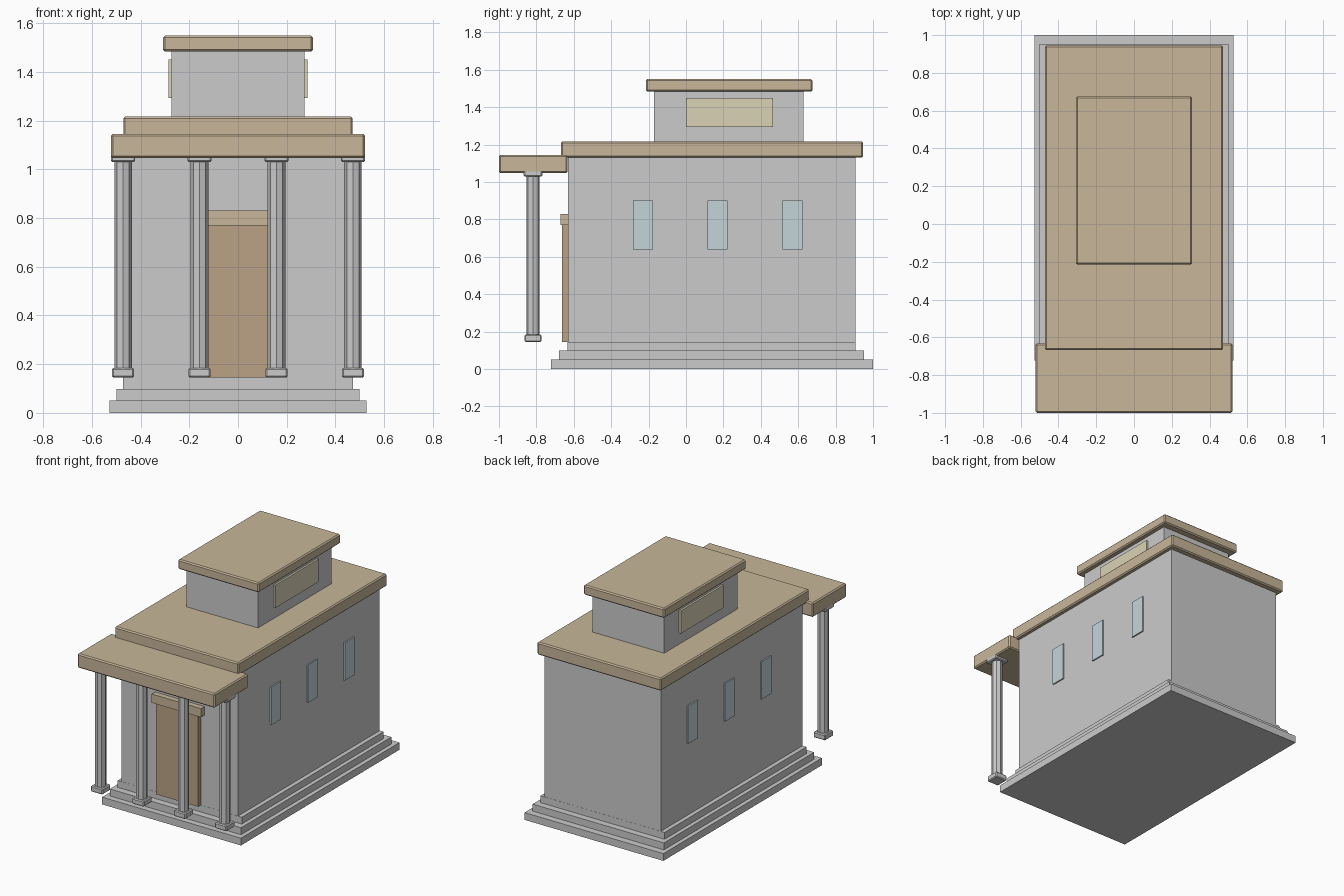
import bpy, bmesh, math

if "Cube" in bpy.data.objects:
    bpy.data.objects.remove(bpy.data.objects["Cube"])


def material(name, rgb):
    m = bpy.data.materials.new(name)
    m.diffuse_color = (*rgb, 1)
    m.use_nodes = True
    m.node_tree.nodes["Principled BSDF"].inputs["Base Color"].default_value = m.diffuse_color
    return m


TAN = material("tan_stone", (0.58, 0.47, 0.32))
WOOD = material("door_wood", (0.50, 0.36, 0.24))
GLASS = material("window_glass", (0.55, 0.66, 0.70))
CREAM = material("cream_panel", (0.70, 0.65, 0.47))


def finish(bm, name, mat):
    me = bpy.data.meshes.new(name)
    bm.to_mesh(me)
    bm.free()
    ob = bpy.data.objects.new(name, me)
    bpy.context.collection.objects.link(ob)
    if mat:
        me.materials.append(mat)
    return ob


def box(name, x, y, z, mat=None, bevel=0.0):
    """Box from (min, max) pairs, with an optional small chamfer."""
    bm = bmesh.new()
    bmesh.ops.create_cube(bm, size=1)
    for v in bm.verts:
        v.co = [(lo + hi) / 2 + c * (hi - lo) for c, (lo, hi) in zip(v.co, (x, y, z))]
    if bevel:
        bmesh.ops.bevel(bm, geom=bm.edges[:], offset=bevel, segments=1,
                        profile=0.5, affect='EDGES')
    return finish(bm, name, mat)


def shaft(name, x, y, z0, z1, r):
    """Octagonal column shaft."""
    bm = bmesh.new()
    bmesh.ops.create_cone(bm, cap_ends=True, segments=8, radius1=r, radius2=r, depth=z1 - z0)
    for v in bm.verts:
        v.co.x += x
        v.co.y += y
        v.co.z += (z0 + z1) / 2
    return finish(bm, name, None)


# Stepped plinth
box("step_lower", (-.528, .528), (-.722, 1.0), (0, .05))
box("step_middle", (-.499, .499), (-.68, .953), (.05, .098))
box("step_upper", (-.472, .472), (-.633, .907), (.098, .145))

# Main hall and roof slab
box("hall", (-.443, .443), (-.632, .906), (.14, 1.135))
box("hall_roof", (-.471, .471), (-.668, .946), (1.13, 1.217), TAN, .008)

# Raised upper room, roof and side panels
box("upper_room", (-.273, .273), (-.172, .627), (1.21, 1.49))
box("upper_roof", (-.307, .307), (-.215, .676), (1.483, 1.55), TAN, .008)
for side, s in (("left", -1), ("right", 1)):
    box("upper_panel_" + side, sorted((s * .26, s * .286)), (0, .465), (1.293, 1.45), CREAM)
    # Hall windows
    for i, y in enumerate((-.23, .169, .569)):
        box(f"window_{side}_{i + 1}", sorted((s * .43, s * .452)),
            (y - .053, y + .053), (.64, .90), GLASS)

# Porch roof
box("porch_roof", (-.522, .522), (-1.0, -.633), (1.047, 1.145), TAN, .008)

# Porch columns
CY = -.818
for i, x in enumerate((-.472, -.158, .158, .472)):
    n = str(i + 1)
    box("column_base_" + n, (x - .045, x + .045), (CY - .045, CY + .045), (.145, .185), None, .006)
    shaft("column_shaft_" + n, x, CY, .18, 1.04, .036)
    box("column_capital_" + n, (x - .05, x + .05), (CY - .05, CY + .05), (1.03, 1.075), None, .006)

# Door and lintel
box("door", (-.16, .16), (-.662, -.62), (.145, .77), WOOD)
box("door_lintel", (-.187, .187), (-.67, -.62), (.77, .83), TAN)
